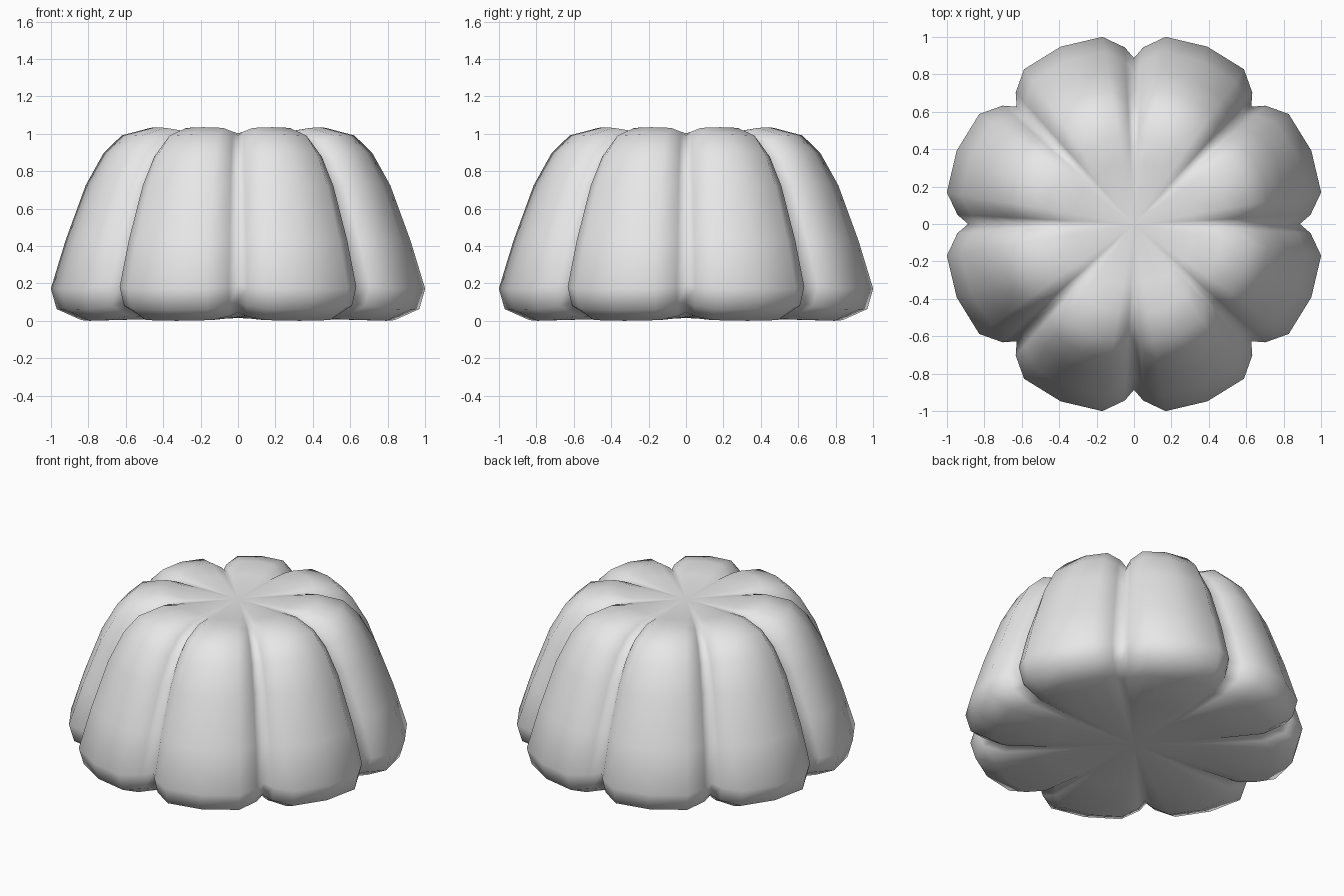
import bpy, bmesh, math

if "Cube" in bpy.data.objects:
    bpy.data.objects.remove(bpy.data.objects["Cube"])

LOBES = 8
# angle (degrees past a groove) and bulge weight: 0 = groove, 1 = lobe crest
SECTION = [(0, 0.0), (3.0, 0.42), (9.6, 0.92), (22.5, 1.0), (35.4, 0.92), (42.0, 0.42)]

# crest radius, crest height, groove radius, groove height, from bottom to top
RINGS = [
    (0.50, 0.010, 0.46, 0.020),
    (0.86, 0.000, 0.73, 0.045),
    (0.995, 0.060, 0.85, 0.095),
    (1.026, 0.170, 0.887, 0.190),
    (0.945, 0.430, 0.82, 0.430),
    (0.836, 0.725, 0.71, 0.715),
    (0.738, 0.900, 0.62, 0.860),
    (0.640, 0.995, 0.53, 0.940),
    (0.480, 1.035, 0.42, 0.990),
    (0.330, 1.012, 0.31, 1.003),
]


def lerp(a, b, t):
    return a + (b - a) * t


def build_ring(bm, crest_r, crest_z, groove_r, groove_z):
    verts = []
    for lobe in range(LOBES):
        for deg, w in SECTION:
            a = math.radians(lobe * 360 / LOBES + deg)
            r = lerp(groove_r, crest_r, w)
            z = lerp(groove_z, crest_z, w)
            verts.append(bm.verts.new((r * math.cos(a), r * math.sin(a), z)))
    return verts


# fluted body
bm = bmesh.new()
rings = [build_ring(bm, *ring) for ring in RINGS]
n = len(rings[0])
for low, high in zip(rings, rings[1:]):
    for i in range(n):
        j = (i + 1) % n
        bm.faces.new((low[i], low[j], high[j], high[i]))

# closed underside and flat crown
for ring, z in ((rings[0], 0.015), (rings[-1], 1.003)):
    centre = bm.verts.new((0, 0, z))
    for i in range(n):
        bm.faces.new((ring[i], ring[(i + 1) % n], centre))

bmesh.ops.recalc_face_normals(bm, faces=bm.faces)
for face in bm.faces:
    face.smooth = True

mesh = bpy.data.meshes.new("fluted_body")
bm.to_mesh(mesh)
bm.free()

# single pale grey colour
grey = bpy.data.materials.new("pale_grey")
grey.diffuse_color = (0.8, 0.8, 0.8, 1.0)
grey.use_nodes = True
grey.node_tree.nodes["Principled BSDF"].inputs["Base Color"].default_value = grey.diffuse_color
mesh.materials.append(grey)

body = bpy.data.objects.new("fluted_body", mesh)
bpy.context.collection.objects.link(body)
